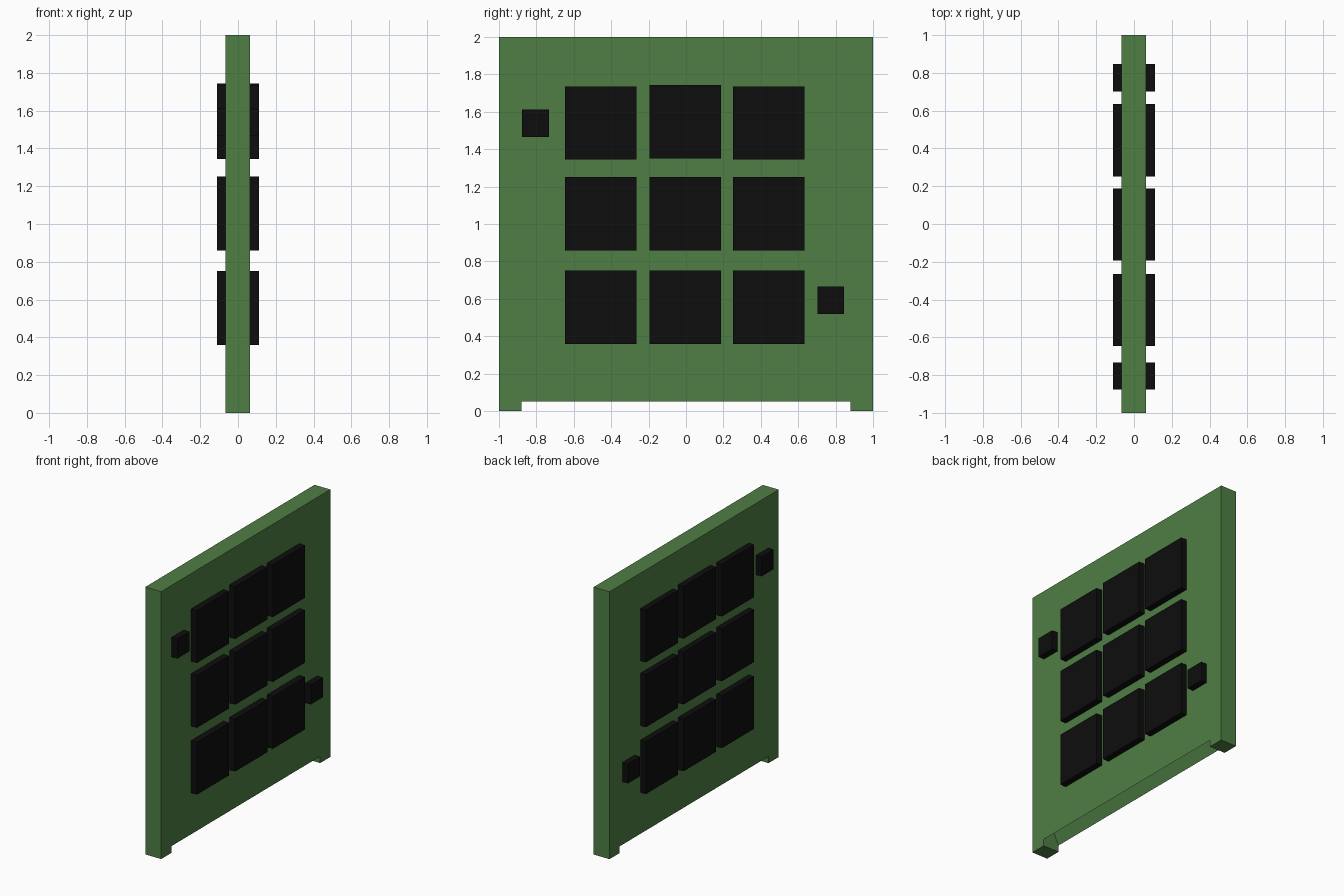
import bpy, bmesh

if "Cube" in bpy.data.objects:
    bpy.data.objects.remove(bpy.data.objects["Cube"])


def material(name, color):
    m = bpy.data.materials.new(name)
    m.diffuse_color = color
    m.use_nodes = True
    m.node_tree.nodes["Principled BSDF"].inputs["Base Color"].default_value = m.diffuse_color
    return m


green = material("board_green", (0.08, 0.21, 0.06, 1))
black = material("chip_black", (0.004, 0.004, 0.004, 1))


def add_object(name, bm, mat):
    bmesh.ops.recalc_face_normals(bm, faces=bm.faces)
    me = bpy.data.meshes.new(name)
    bm.to_mesh(me)
    bm.free()
    ob = bpy.data.objects.new(name, me)
    me.materials.append(mat)
    bpy.context.collection.objects.link(ob)
    return ob


def box(name, x, y, z, mat):
    bm = bmesh.new()
    bmesh.ops.create_cube(bm, size=1)
    for v in bm.verts:
        v.co = [lo + (c + 0.5) * (hi - lo) for c, (lo, hi) in zip(v.co, (x, y, z))]
    return add_object(name, bm, mat)


def prism(name, profile, y0, y1, mat):
    """Extrude an x-z profile along y."""
    bm = bmesh.new()
    face = bm.faces.new([bm.verts.new((x, y0, z)) for x, z in profile])
    ext = bmesh.ops.extrude_face_region(bm, geom=[face])["geom"]
    verts = [g for g in ext if isinstance(g, bmesh.types.BMVert)]
    bmesh.ops.translate(bm, verts=verts, vec=(0, y1 - y0, 0))
    return add_object(name, bm, mat)


# Board with two feet and a grooved underside
X0, X1 = -0.067, 0.064
board = box("board", (X0, X1), (-1, 1), (0, 2), green)
mid = (X0 + X1) / 2
cutter = prism("underside_cutter",
               [(X0 - 0.1, -0.1), (X1 + 0.1, -0.1), (X1 + 0.1, 0.05), (X1, 0.05),
                (mid, 0.19), (X0, 0.05), (X0 - 0.1, 0.05)], -0.88, 0.88, green)
mod = board.modifiers.new("underside", "BOOLEAN")
mod.operation = "DIFFERENCE"
mod.solver = "EXACT"
mod.object = cutter
bpy.context.view_layer.objects.active = board
bpy.ops.object.modifier_apply(modifier="underside")
bpy.data.objects.remove(cutter)

# Chips run through the board and stand proud on both sides
DEPTH = (-0.112, 0.112)
for r, z in enumerate((0.555, 1.055, 1.54)):
    for c, y in enumerate((-0.455, -0.003, 0.443)):
        zc = z + (0.007 if r == 2 and c == 1 else 0)
        box(f"chip_{r}_{c}", DEPTH, (y - 0.191, y + 0.191), (zc - 0.196, zc + 0.196), black)

# Two small chips
for name, y, z in (("upper", -0.805, 1.538), ("lower", 0.774, 0.592)):
    box("small_chip_" + name, DEPTH, (y - 0.072, y + 0.072), (z - 0.073, z + 0.073), black)
